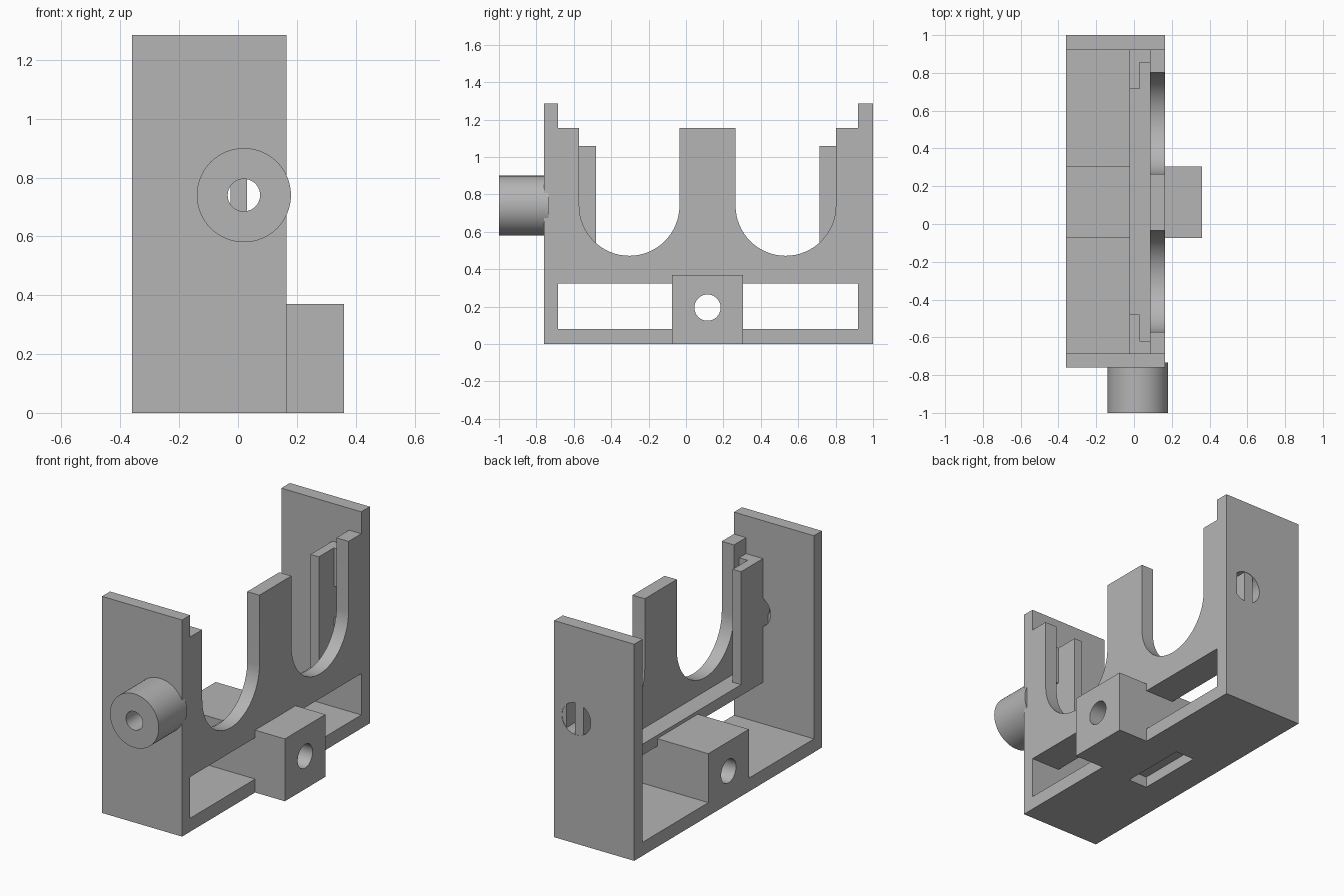
import bpy, bmesh, math
from mathutils import Matrix

cube = bpy.data.objects.get("Cube")
if cube:
    bpy.data.objects.remove(cube, do_unlink=True)

GREY = (0.46, 0.46, 0.46, 1)
grey = bpy.data.materials.new("plain_grey")
grey.use_nodes = True
grey.diffuse_color = GREY
grey.node_tree.nodes["Principled BSDF"].inputs["Base Color"].default_value = GREY


def finish(name, bm):
    bmesh.ops.recalc_face_normals(bm, faces=bm.faces)
    mesh = bpy.data.meshes.new(name)
    bm.to_mesh(mesh)
    bm.free()
    mesh.materials.append(grey)
    obj = bpy.data.objects.new(name, mesh)
    bpy.context.collection.objects.link(obj)
    return obj


def box(name, x, y, z):
    bm = bmesh.new()
    bmesh.ops.create_cube(bm, size=1)
    for v in bm.verts:
        for i, (lo, hi) in enumerate((x, y, z)):
            v.co[i] = lo if v.co[i] < 0 else hi
    return finish(name, bm)


def rod(name, axis, center, radius, length):
    bm = bmesh.new()
    turn = Matrix.Rotation(math.pi / 2, 4, "Y" if axis == "x" else "X")
    bmesh.ops.create_cone(bm, cap_ends=True, segments=64, radius1=radius,
                          radius2=radius, depth=length,
                          matrix=Matrix.Translation(center) @ turn)
    return finish(name, bm)


def select_only(obj):
    bpy.ops.object.select_all(action="DESELECT")
    obj.select_set(True)
    bpy.context.view_layer.objects.active = obj


def cut(obj, cutter):
    mod = obj.modifiers.new("cut", "BOOLEAN")
    mod.operation = "DIFFERENCE"
    mod.solver = "EXACT"
    mod.object = cutter
    select_only(obj)
    bpy.ops.object.modifier_apply(modifier=mod.name)
    bpy.data.objects.remove(cutter, do_unlink=True)


def smooth(obj):
    select_only(obj)
    bpy.ops.object.shade_smooth_by_angle(angle=math.radians(30))


BACK_X, FACE_X = -0.36, 0.165      # frame depth
PANEL_X = 0.085                    # inner side of the cradle panel
POST_X = (-0.025, 0.03)
AXLE_X, AXLE_Z = 0.02, 0.74

# Floor with a shallow slot on its underside
floor = box("floor", (BACK_X, FACE_X), (-0.72, 0.96), (0, 0.08))
cut(floor, box("slot_cutter", (-0.165, -0.04), (-0.09, 0.32), (-0.1, 0.065)))

# End plates, guide posts and the fillers between post and panel
ends = (("front", -0.76, -0.685, 1), ("back", 1.0, 0.92, -1))
for side, outer, inner, s in ends:
    plate = box(side + "_end_plate", (BACK_X, FACE_X),
                sorted((outer, inner)), (0, 1.285))
    cut(plate, rod("hole_cutter", "y", (AXLE_X, outer, AXLE_Z), 0.095, 0.5))
    smooth(plate)
    box(side + "_guide_post", POST_X,
        sorted((outer + s * 0.002, inner + s * 0.205)), (0.39, 1.06))
    filler = box(side + "_post_filler", (POST_X[1], PANEL_X),
                 sorted((inner, inner + s * 0.065)), (0.39, 1.06))
    cut(filler, rod("hole_cutter", "y", (AXLE_X, inner, AXLE_Z), 0.095, 0.5))

# Cradle panel: two round-bottomed notches between three uprights
y0, y1, top, low = -0.757, 0.997, 1.155, 0.325
radius, mid_z = 0.268, 0.74
outline = [(y0, low), (y0, top)]
for cy in (-0.303, 0.533):
    outline.append((cy - radius, top))
    for i in range(33):
        a = math.pi * (1 + i / 32)
        outline.append((cy + radius * math.cos(a), mid_z + radius * math.sin(a)))
    outline.append((cy + radius, top))
outline += [(y1, top), (y1, low)]
bm = bmesh.new()
face = bm.faces.new([bm.verts.new((PANEL_X, y, z)) for y, z in outline])
ext = bmesh.ops.extrude_face_region(bm, geom=[face])
moved = [g for g in ext["geom"] if isinstance(g, bmesh.types.BMVert)]
bmesh.ops.translate(bm, verts=moved, vec=(FACE_X - PANEL_X, 0, 0))
smooth(finish("cradle_panel", bm))

# Ledge behind the panel
box("ledge", (POST_X[0], PANEL_X), (-0.685, 0.92), (low, 0.39))

# Mounting block with a bore along x
block = box("mounting_block", (BACK_X, 0.36), (-0.075, 0.305), (0, 0.37))
cut(block, rod("bore_cutter", "x", (0, 0.115, 0.195), 0.07, 2))
cut(block, box("slot_cutter", (-0.165, -0.04), (-0.09, 0.32), (-0.1, 0.065)))
smooth(block)

# Hollow boss on the front plate
boss = rod("boss", "y", (AXLE_X, -0.867, AXLE_Z), 0.16, 0.266)
cut(boss, rod("bore_cutter", "y", (AXLE_X, -0.867, AXLE_Z), 0.055, 1))
smooth(boss)
